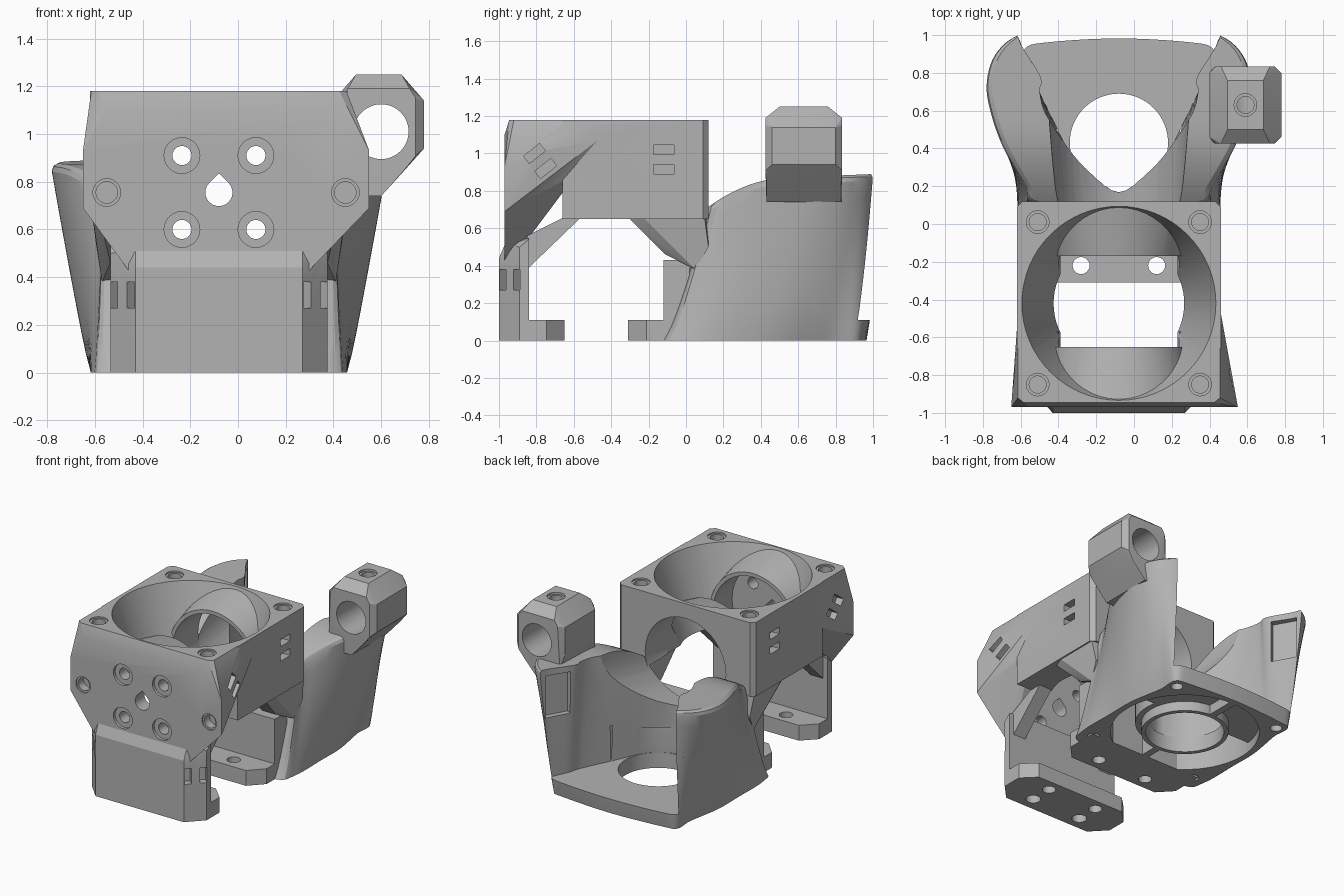
import bpy, bmesh, math
from mathutils import Vector, Matrix

CX = -0.08          # the body is symmetric about this x
FAN_Y, DUCT_Y = -0.42, 0.43
if "Cube" in bpy.data.objects:
    bpy.data.objects.remove(bpy.data.objects["Cube"])

grey = bpy.data.materials.new("grey plastic")
grey.use_nodes = True
grey.diffuse_color = (0.45, 0.45, 0.45, 1)
grey.node_tree.nodes["Principled BSDF"].inputs["Base Color"].default_value = (0.45, 0.45, 0.45, 1)


def finish(bm, name):
    bmesh.ops.recalc_face_normals(bm, faces=bm.faces[:])
    mesh = bpy.data.meshes.new(name)
    bm.to_mesh(mesh)
    bm.free()
    mesh.materials.append(grey)
    ob = bpy.data.objects.new(name, mesh)
    bpy.context.collection.objects.link(ob)
    return ob


def hull(name, pts):
    bm = bmesh.new()
    verts = [bm.verts.new(p) for p in pts]
    res = bmesh.ops.convex_hull(bm, input=verts)
    loose = {v for v in res["geom_interior"] + res["geom_unused"] if isinstance(v, bmesh.types.BMVert)}
    bmesh.ops.delete(bm, geom=list(loose), context='VERTS')
    bmesh.ops.dissolve_limit(bm, angle_limit=0.01, verts=bm.verts[:], edges=bm.edges[:])
    return finish(bm, name)


def both(pts):
    """Mirror half-points (offset, y, z) about the body centre."""
    return [(CX + s * x, y, z) for x, y, z in pts for s in (-1, 1)]


def box(center, size, rot=None):
    bm = bmesh.new()
    m = Matrix.Translation(center) @ (rot or Matrix()) @ Matrix.Diagonal((*size, 1))
    bmesh.ops.create_cube(bm, size=1, matrix=m)
    return finish(bm, "cutter")


def cyl(a, b, r1, r2=None, seg=48):
    a, b = Vector(a), Vector(b)
    bm = bmesh.new()
    m = Matrix.Translation((a + b) / 2) @ (b - a).to_track_quat('Z', 'Y').to_matrix().to_4x4()
    bmesh.ops.create_cone(bm, cap_ends=True, segments=seg, radius1=r1, radius2=r2 or r1,
                          depth=(b - a).length, matrix=m)
    return finish(bm, "cutter")


def cut(target, *cutters, op='DIFFERENCE'):
    for c in cutters:
        mod = target.modifiers.new("cut", 'BOOLEAN')
        mod.operation, mod.object, mod.solver = op, c, 'EXACT'
        bpy.context.view_layer.objects.active = target
        bpy.ops.object.modifier_apply(modifier=mod.name)
        bpy.data.objects.remove(c)


def smooth_line(pts, sub):
    """Catmull-Rom curve through half-outline points, mirrored at its ends."""
    p = [Vector(q) for q in pts]
    p = [Vector((-p[1].x, p[1].y))] + p + [Vector((-p[-2].x, p[-2].y))]
    out = []
    for a, b, c, d in zip(p, p[1:], p[2:], p[3:]):
        for k in range(sub):
            t = k / sub
            out.append(0.5 * (2 * b + (c - a) * t + (2 * a - 5 * b + 4 * c - d) * t * t
                              + (3 * b - a - 3 * c + d) * t ** 3))
    return out + [p[-2]]


def loft(name, rings):
    """Skin closed mirrored rings made of half-rings of (offset, y, z)."""
    bm = bmesh.new()
    grid = []
    for ring in rings:
        left = [bm.verts.new((CX - max(x, 0), y, z)) for x, y, z in ring]
        right = [left[0]] + [bm.verts.new((CX + x, y, z)) for x, y, z in ring[1:-1]] + [left[-1]]
        grid.append((left, right))
    for (l0, r0), (l1, r1) in zip(grid, grid[1:]):
        for a, b in ((l0, l1), (r0, r1)):
            for i in range(len(a) - 1):
                bm.faces.new((a[i], a[i + 1], b[i + 1], b[i]))
    for left, right in (grid[0], grid[-1]):
        for i in range(len(left) - 1):
            quad = list(dict.fromkeys((left[i], left[i + 1], right[i + 1], right[i])))
            bm.faces.new(quad)
    return finish(bm, name)


# Fan box: square fan seat joined to a flared front plate with sloping undersides
fan_box = hull("fan_box", both([(x, y, z) for z in (.65, 1.18) for x, y in
                                ((.54, -.66), (.54, .09), (.51, .12))]))
flare = both([(.38, -.97, .43), (.38, -.84, .55), (.53, -.64, .86), (.53, -.42, 1.11),
              (.48, -.97, 1.10), (.53, -.42, 1.17), (.535, -.92, 1.18), (.505, -.945, 1.18),
              (.535, -.60, 1.18)])
flare += [(x, -.97, z) for x in (-.65, .55) for z in (.69, .93)]
cut(fan_box, hull("cutter", flare), op='UNION')

# bore and slot under the fan, then the bowl narrowing between two raised saddles
cut(fan_box,
    cyl((CX, -.865, .755), (CX, .5, .755), .32),
    box((CX, -.48, .5), (.62, .73, .53)))
bowl = cyl((CX, FAN_Y, .60), (CX, FAN_Y, 1.2), .33, .52, 64)
for y0, y1 in ((-.65, -1.0), (-.17, .16)):
    cut(bowl, cyl((CX, y0, .757), (CX, y1, .757), .345, .42, 50),
        box((CX, (y0 + y1) / 2, .6), (1.2, abs(y1 - y0), .33)))
cut(fan_box, bowl)
for s in (-1, 1):
    for y in (FAN_Y - .43, FAN_Y + .43):
        cut(fan_box, cyl((CX + s * .43, y, 1.06), (CX + s * .43, y, 1.3), .045, seg=24),
            cyl((CX + s * .43, y, 1.17), (CX + s * .43, y, 1.3), .06, seg=24))
    for z in (.60, .91):
        cut(fan_box, cyl((CX + s * .155, -1.1, z), (CX + s * .155, -.7, z), .04, seg=24),
            cyl((CX + s * .155, -1.1, z), (CX + s * .155, -.95, z), .075, seg=24))
    x = -.05 + s * .5
    cut(fan_box, cyl((x, -1.1, .755), (x, -.90, .755), .045, seg=24),
        cyl((x, -1.1, .755), (x, -.96, .755), .058, seg=24))
    # zip-tie slots in the side walls
    for z in (.915, 1.02):
        cut(fan_box, box((CX + s * .53, -.12, z), (.1, .11, .05)))
    for y, z in ((-.81, 1.0), (-.75, .92)):
        cut(fan_box, box((CX + s * .57, y, z), (.12, .11, .05), Matrix.Rotation(math.radians(38), 4, 'X')))
drop = [(.057 * math.cos(a), .057 * math.sin(a)) for a in [math.radians(d) for d in range(135, 406, 15)]]
cut(fan_box, hull("cutter", [(CX + x, y, .755 + z) for x, z in drop + [(0, .08)] for y in (-1.1, -.7)]))

# Front leg with wide corner chamfers, slotted, with blind screw holes below
front_leg = hull("front_leg", both([
    (.35, -1, 0), (.35, -1, .44), (.35, -.97, .51), (.455, -.89, 0), (.455, -.89, .50),
    (.455, -.84, 0), (.455, -.84, .54), (.35, -.84, .56)]))
for s in (-1, 1):
    for x, y in ((.37, -.98), (.44, -.905)):
        cut(front_leg, box((CX + s * x, y, .325), (.045, .1, .11), Matrix.Rotation(s * math.radians(45), 4, 'Z')))
    cut(front_leg, cyl((CX + s * .2, -.9, -.1), (CX + s * .2, -.9, .1), .05, seg=24))

# Feet facing each other, with screw holes
for name, y0, y1 in (("front_foot", -.84, -.65), ("rear_foot", -.11, -.31)):
    corner = y1 + (y0 - y1) * .5
    foot = hull(name, both([(x, y, z) for z in (0, .11)
                            for x, y in ((.455, y0), (.455, corner), (.36, y1))]))
    for s in (-1, 1):
        x, y = CX + s * .2, (y0 + y1) / 2 + (y1 - y0) * .05
        cut(foot, cyl((x, y, -.1), (x, y, .3), .045, seg=24))

# Rear leg, side struts and wings joining box to legs and duct
rear_leg = hull("rear_leg", both([(.455, y, z) for y in (-.12, .02) for z in (0, .43)]))
for side, s in (("left", 1), ("right", -1)):
    hull(side + "_front_strut", [(CX + s * x, y, z) for x in (.32, .42) for y, z in
                                 ((-.85, .38), (-.57, .65), (-.57, .70), (-.85, .56))])
    wing = [(.35, y, z) for y, z in ((-.30, .73), (-.30, .65), (-.11, .46), (.05, .38), (.12, .73))]
    wing += [(.54, -.30, .73), (.50, -.30, .65), (.455, -.11, .46), (.49, .05, .38),
             (.51, .12, .50), (.54, .09, .73)]
    hull(side + "_rear_wing", [(CX + s * x, y, z) for x, y, z in wing])

# Twin-arm air duct: round fan base flaring up into two arms
base = smooth_line([(0, -.12), (.45, -.12), (.53, 0), (.535, .30), (.535, .5), (.51, .66),
                    (.49, .78), (.49, .91), (.39, .94), (0, .965)], 5)
top = smooth_line([(0, .12), (.44, .12), (.49, .2), (.62, .42), (.69, .62), (.705, .76),
                   (.66, .9), (.54, 1.0), (.3, 1.06), (0, 1.06)], 5)


def duct_ring(t, inset=1.0):
    ring = []
    for b, a in zip(base, top):
        f = min(1, max(0, (a.y - .1) / .45))
        crown = .70 + .17 * f * (2 - f) + .02 * max(0, a.y - .5) * 2
        p = b.lerp(a, min(1, t) ** .8)
        ring.append((p.x * inset, p.y, t * crown))
    return ring


air_duct = loft("air_duct", [duct_ring(k / 10 * .96) for k in range(11)]
                + [duct_ring(.985, .985), duct_ring(1, .95)])

# Open hollow between the arms
low = smooth_line([(0, .16), (.14, .21), (.23, .30), (.30, .45), (.42, .70), (.45, .80),
                   (.53, 1.0), (.53, 1.25), (0, 1.25)], 4)
high = smooth_line([(0, .18), (.16, .34), (.29, .47), (.40, .60), (.42, .70), (.41, .78),
                    (.54, 1.0), (.54, 1.25), (0, 1.25)], 4)
hollow = loft("cutter", [[(*a.lerp(b, k / 4), .11 + .89 * k / 4) for a, b in zip(low, high)]
                         for k in range(5)])
cut(air_duct, hollow,
    cyl((CX, -.4, .68), (CX, .8, .93), .29, .39),
    cyl((CX, DUCT_Y, -.1), (CX, DUCT_Y, .3), .26, seg=64))

# Fan intake under the base: shallow ring all round, deep at the sides and front
for height, limit in ((.07, 2), (.36, .5)):
    ring = cyl((CX, DUCT_Y, -.1), (CX, DUCT_Y, height), .495, seg=64)
    cut(ring, cyl((CX, DUCT_Y, -.2), (CX, DUCT_Y, .6), .29 if limit > 1 else .33, seg=64),
        box((CX, DUCT_Y, .25), (.05, 2, .5)),
        box((CX, limit + 1, 0), (3, 2, 3)))
    cut(air_duct, ring)
for s in (-1, 1):
    for y in (DUCT_Y - .43, DUCT_Y + .43):
        cut(air_duct, cyl((CX + s * .43, y, -.1), (CX + s * .43, y, .1), .04, seg=24))
    # arm outlet
    cut(air_duct, box((CX + s * .475, .885, .69), (.09, .18, .30),
                      Matrix.Rotation(-s * math.radians(29.5), 4, 'Z')))

# Mounting eye on the left arm
mid_x, mid_y = .59, .63
eye = [(mid_x + s * x, mid_y + t * y, z) for s in (-1, 1) for t in (-1, 1)
       for x, y, z in ((.19, .17, .94), (.19, .17, 1.14), (.155, .205, .91), (.155, .205, 1.15),
                       (.13, .205, 1.19), (.095, .13, 1.25))]
eye += [(x, y, z) for y in (.43, .83) for x, z in ((.42, .85), (.70, .85), (.46, .74), (.60, .74))]
mounting_eye = hull("mounting_eye", eye)
cut(mounting_eye, cyl((.60, 0, 1.01), (.60, 1.2, 1.01), .115),
    cyl((mid_x, mid_y, 1.05), (mid_x, mid_y, 1.4), .045, seg=24),
    cyl((mid_x, mid_y, 1.235), (mid_x, mid_y, 1.4), .06, seg=24))

# Smooth the curved faces, keep edges crisp
for ob in bpy.context.scene.objects:
    ob.select_set(ob.type == 'MESH')
bpy.context.view_layer.objects.active = air_duct
bpy.ops.object.shade_smooth_by_angle(angle=math.radians(20))
